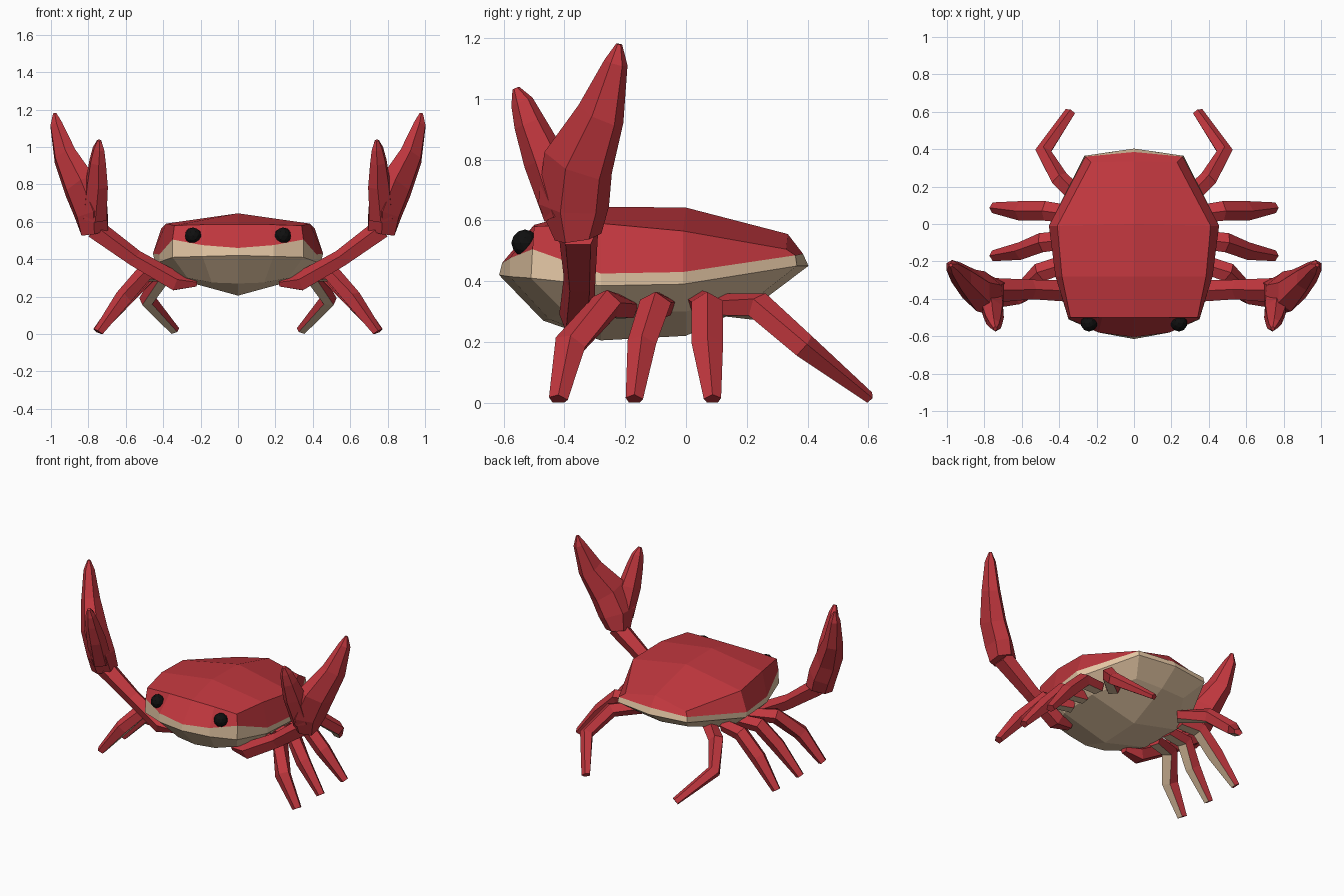
import bpy, bmesh
from math import cos, sin, pi
from mathutils import Vector, Matrix

if "Cube" in bpy.data.objects:
    bpy.data.objects.remove(bpy.data.objects["Cube"])


def material(name, rgb):
    m = bpy.data.materials.new(name)
    m.diffuse_color = (*rgb, 1)
    m.use_nodes = True
    m.node_tree.nodes["Principled BSDF"].inputs["Base Color"].default_value = m.diffuse_color
    return m


RED = material("red shell", (0.53, 0.038, 0.048))
TAN = material("tan belly", (0.79, 0.58, 0.38))
BLACK = material("black eye", (0.005, 0.005, 0.005))


def finish(bm, name, mats):
    """Store the right half as an object and mirror it across x."""
    bmesh.ops.recalc_face_normals(bm, faces=bm.faces)
    me = bpy.data.meshes.new(name)
    bm.to_mesh(me)
    bm.free()
    for m in mats:
        me.materials.append(m)
    ob = bpy.data.objects.new(name, me)
    bpy.context.collection.objects.link(ob)
    ob.modifiers.new("mirror", 'MIRROR').use_clip = True
    return ob


def tube(name, path, ref, sides=5, tan_side=None):
    """Faceted limb; each path row is x, y, z, half width, half thickness."""
    bm = bmesh.new()
    pts = [Vector(p[:3]) for p in path]
    rings = []
    for i, p in enumerate(path):
        t = (pts[min(i + 1, len(pts) - 1)] - pts[max(i - 1, 0)]).normalized()
        u = Vector(ref)
        u = (u - t * u.dot(t)).normalized()
        v = t.cross(u)
        ring = []
        for k in range(sides):
            a = pi / 2 + 2 * pi * k / sides
            co = pts[i] + u * cos(a) * p[3] + v * sin(a) * p[4]
            co.z = max(co.z, 0.0)
            ring.append(bm.verts.new(co))
        rings.append(ring)
    for a, b in zip(rings, rings[1:]):
        for k in range(sides):
            n = (k + 1) % sides
            f = bm.faces.new((a[k], a[n], b[n], b[k]))
            f.material_index = int(k == tan_side)
    bm.faces.new(rings[0])
    bm.faces.new(rings[-1])
    return finish(bm, name, [RED, TAN])


# Body: half outlines from front centre round the side to back centre
top = [(0, -.50, .585), (.17, -.50, .585), (.34, -.50, .58), (.385, -.28, .59),
       (.41, -.01, .565), (.23, .33, .505), (0, .335, .555)]
rim = [(0, -.605, .46), (.19, -.58, .475), (.35, -.505, .505), (.42, -.28, .425),
       (.455, -.01, .43), (.26, .36, .485), (0, .385, .49)]
low = [(0, -.615, .42), (.19, -.58, .415), (.35, -.51, .41), (.42, -.28, .385),
       (.445, -.01, .39), (.265, .365, .45), (0, .403, .45)]
belly = [(0, -.47, .27), (.14, -.45, .275), (.27, -.40, .30), (.33, -.28, .295),
         (.34, 0, .30), (.19, .25, .36), (0, .27, .35)]
bm = bmesh.new()
rings = [[bm.verts.new(c) for c in r] for r in (top, rim, low, belly)]
for j in range(3):
    a, b = rings[j], rings[j + 1]
    for k in range(6):
        bm.faces.new((a[k], a[k + 1], b[k + 1], b[k])).material_index = int(j > 0)
for ring, za, zb, mat in ((rings[0], .645, .642, 0), (rings[3], .205, .22, 1)):
    a, b = bm.verts.new((0, -.28, za)), bm.verts.new((0, 0, zb))
    for vs in ((*ring[:4], a), (a, ring[3], ring[4], b), (b, *ring[4:])):
        bm.faces.new(vs).material_index = mat
finish(bm, "body_shell", [RED, TAN])

# Walking legs
tube("front_legs", [(.33, -.20, .31, .05, .04), (.50, -.26, .325, .055, .05),
                    (.61, -.38, .19, .055, .05), (.745, -.42, .008, .033, .03)],
     (0, 1, 0), tan_side=2)
tube("second_legs", [(.33, -.08, .32, .05, .04), (.49, -.10, .32, .055, .05),
                     (.60, -.145, .19, .05, .05), (.75, -.17, .008, .03, .03)],
     (0, 1, 0), tan_side=2)
tube("third_legs", [(.33, .05, .33, .05, .04), (.47, .07, .32, .055, .05),
                    (.60, .07, .19, .055, .05), (.75, .087, .008, .03, .03)],
     (0, 1, 0), tan_side=2)
tube("rear_legs", [(.26, .11, .32, .05, .04), (.40, .24, .315, .05, .05),
                   (.485, .385, .185, .045, .045), (.34, .60, .018, .03, .02)],
     (-1, 0, 0), tan_side=2)

# Raised claws: arm, palm running into the long finger, and the short finger
tube("claw_arms", [(.22, -.36, .27, .03, .02), (.33, -.36, .275, .06, .055),
                   (.55, -.35, .40, .055, .05), (.77, -.355, .56, .07, .06)],
     (0, 1, 0))
across = (.5, .86, 0)
tube("claw_palms", [(.765, -.355, .545, .075, .085), (.785, -.37, .65, .125, .09),
                    (.845, -.355, .79, .125, .085), (.925, -.28, .95, .085, .06),
                    (.972, -.23, 1.12, .04, .035), (.98, -.22, 1.18, .01, .01)],
     across, sides=6)
tube("claw_short_fingers", [(.765, -.40, .62, .07, .07), (.755, -.465, .80, .075, .06),
                            (.75, -.515, .92, .055, .045), (.745, -.54, .99, .04, .03),
                            (.742, -.56, 1.035, .012, .012)],
     across, sides=6)

# Eyes
bm = bmesh.new()
bmesh.ops.create_icosphere(bm, subdivisions=2, radius=.045,
                           matrix=Matrix.Translation((.24, -.53, .525)))
finish(bm, "eyes", [BLACK])
